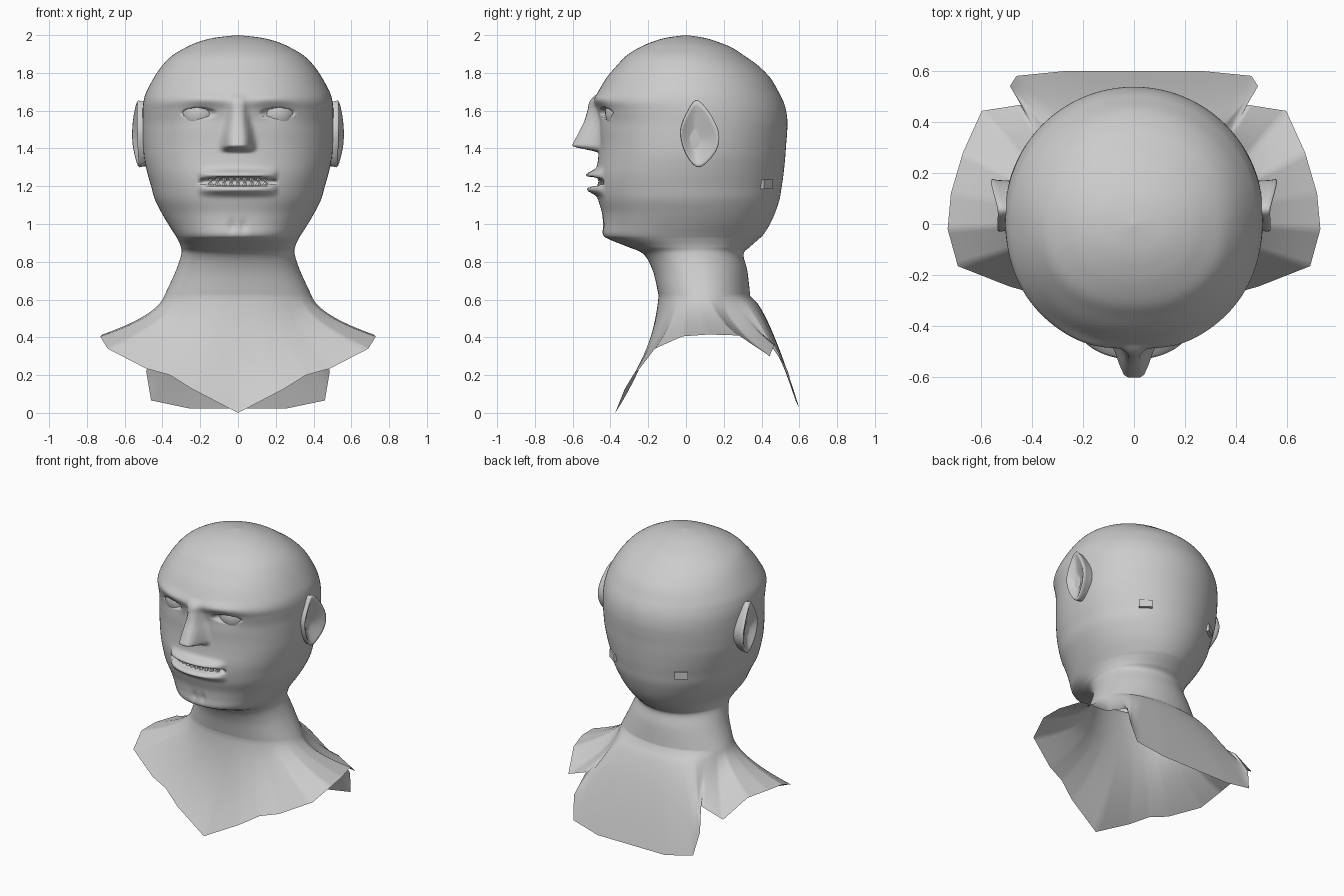
import bpy, bmesh, math
from mathutils import Vector

if "Cube" in bpy.data.objects:
    bpy.data.objects.remove(bpy.data.objects["Cube"])

N = 104          # columns per half head (8 per bust edge segment)
SUB = 8          # rings per profile row


def lerp(a, b, t):
    return a + (b - a) * t


def smooth(a, b, v):
    t = min(1, max(0, (v - a) / (b - a)))
    return t * t * (3 - 2 * t)


def gauss(v, c, s):
    return math.exp(-((v - c) / s) ** 2)


def catmull(p, i, t, closed=False):
    n = len(p)
    a, b, c, d = [p[k % n] if closed else p[min(n - 1, max(0, k))] for k in (i - 1, i, i + 1, i + 2)]
    return [0.5 * (2 * q + (r - o) * t + (2 * o - 5 * q + 4 * r - s) * t * t + (3 * q - o - 3 * r + s) * t ** 3)
            for o, q, r, s in zip(a, b, c, d)]


def loft(name, rings, cap=False):
    bm = bmesh.new()
    vs = [[bm.verts.new(p) for p in r] for r in rings]
    n = len(vs[0])
    for lo, hi in zip(vs, vs[1:]):
        for i in range(n):
            j = (i + 1) % n
            bm.faces.new((lo[i], lo[j], hi[j], hi[i]))
    if cap:
        bm.faces.new(vs[-1])
    bmesh.ops.remove_doubles(bm, verts=bm.verts, dist=1e-5)
    bmesh.ops.recalc_face_normals(bm, faces=bm.faces)
    me = bpy.data.meshes.new(name)
    bm.to_mesh(me)
    bm.free()
    for f in me.polygons:
        f.use_smooth = True
    ob = bpy.data.objects.new(name, me)
    bpy.context.collection.objects.link(ob)
    return ob


# Head profile: height, half width, front y, back y
PROFILE = [
    (.62, .39, -.145, .34), (.75, .33, -.175, .325), (.84, .30, -.225, .305),
    (.88, .303, -.31, .34), (.92, .32, -.41, .385), (.945, .335, -.44, .41),
    (1.0, .37, -.44, .445), (1.06, .405, -.445, .472), (1.13, .44, -.465, .495),
    (1.2, .46, -.475, .507), (1.27, .48, -.475, .517), (1.35, .497, -.465, .525),
    (1.42, .503, -.46, .53), (1.48, .505, -.46, .535), (1.54, .505, -.462, .537),
    (1.6, .505, -.475, .53), (1.65, .50, -.487, .515), (1.70, .485, -.465, .49),
    (1.775, .445, -.42, .445), (1.84, .40, -.365, .38), (1.89, .35, -.317, .31),
    (1.93, .285, -.255, .25), (1.96, .22, -.19, .18), (1.985, .13, -.11, .10), (2.0, 0, 0, 0)]

# Bust lower edge, centre front to centre back (right half)
EDGE = [(0, -.375, .0), (.24, -.325, .125), (.36, -.28, .20), (.487, -.245, .235), (.69, -.165, .34),
        (.73, -.02, .405), (.717, .12, .415), (.67, .28, .41), (.596, .443, .30), (.443, .467, .363),
        (.486, .54, .22), (.46, .58, .066), (.26, .6, .024), (0, .6, .024)]


def face(x, z):
    """Outward push of the facial features."""
    x = abs(x)
    d = 0
    # nose
    wn = lerp(.09, .05, smooth(1.42, 1.65, z))
    h = .142 * min(1, max(0, (1.69 - z) / .27)) * smooth(1.375, 1.415, z)
    d += h * (1 - smooth(.3 * wn, 1.15 * wn, x))
    # brows, sockets and eye openings
    d += .012 * gauss(x, .19, .12) * gauss(z, 1.665, .03)
    d -= .014 * gauss(x, .19, .10) * gauss(z, 1.59, .05)
    e = ((x - .208) / .085) ** 2 + ((z - 1.588) / .027) ** 2
    d -= .028 * (1 - smooth(.75, 1.1, e))
    # lips and mouth opening
    f = math.sqrt(max(0, 1 - (x / .205) ** 2))
    d += f * (.055 * gauss(z, 1.26, .024) + .052 * gauss(z, 1.183, .026))
    if f > 0:
        d -= .075 * smooth(0, .4, f) * (1 - smooth(.6, 1.1, abs(z - 1.224) / (.022 * f + .004)))
    # chin dimple
    d -= .012 * gauss(x, .03, .02) * gauss(z, .99, .035)
    return d


def ring(z, w, f, b):
    pts = []
    yc, r = (f + b) / 2, (b - f) / 2
    for i in range(2 * N):
        t = math.pi * i / N
        s, c = math.sin(t), math.cos(t)
        p = 2 / 2.2 if c > 0 else 1
        x = math.copysign(abs(s) ** p, s) * w
        y = yc - math.copysign(abs(c) ** p, c) * r
        if c > 0 and .9 < z < 1.75:
            y -= face(x, z)
        pts.append((x, y, z))
    return pts


# Head, neck and flared open bust as one skin
neck = ring(*PROFILE[0])
rings = []
for k in range(16, 0, -1):
    s = k / 16
    row = []
    for i, p in enumerate(neck):
        h = min(i, 2 * N - i) / N
        j = min(12, int(h * 13))
        e = [lerp(a, b, h * 13 - j) for a, b in zip(EDGE[j], EDGE[j + 1])]
        if i > N:
            e[0] = -e[0]
        r = lerp(.25 * s + .75 * s * s, s ** .7, smooth(.6, .85, h))
        row.append((lerp(p[0], e[0], r), lerp(p[1], e[1], r), lerp(p[2], e[2], s)))
    rings.append(row)
for i in range(len(PROFILE) - 1):
    for k in range(SUB):
        rings.append(ring(*catmull(PROFILE, i, k / SUB)))
rings.append(ring(*PROFILE[-1]))
loft("head_and_bust", rings)

# Ears: outline in (y, z), lofted from the skull to a rim and into the bowl
EAR = [(.06, 1.655), (.13, 1.58), (.175, 1.475), (.155, 1.38), (.07, 1.30), (0, 1.37), (-.03, 1.49), (.01, 1.60)]
outline = [catmull(EAR, i, k / 5, True) for i in range(8) for k in range(5)]


def ear_ring(side, scale, depth, base=None):
    out = []
    for y, z in outline:
        y2, z2 = lerp(.045, y, scale), lerp(1.44, z, scale)
        x = base or .533 + .14 * (y2 + .03) - .5 * (z2 - 1.5) ** 2 - depth
        out.append((side * x, y2, z2))
    return out


for side, label in ((1, "right"), (-1, "left")):
    loft("ear_" + label, [ear_ring(side, .93, 0, .44), ear_ring(side, .97, .025), ear_ring(side, 1, .006),
                          ear_ring(side, .96, 0), ear_ring(side, .86, .004), ear_ring(side, .74, .016),
                          ear_ring(side, .4, .03), ear_ring(side, .2, .045)], True)
    # Eyeball behind the lids
    bpy.ops.mesh.primitive_uv_sphere_add(segments=32, ring_count=20, radius=.11, location=(side * .203, -.318, 1.588))
    bpy.context.object.name = "eyeball_" + label
    bpy.ops.object.shade_smooth()
    # Small square patch at the back of the skull
    bpy.ops.mesh.primitive_cube_add(size=1, location=(side * .262, .428, 1.21),
                                    rotation=(0, 0, side * math.radians(55)))
    bpy.context.object.name = "patch_" + label
    bpy.context.object.scale = (.02, .085, .05)

# Uneven teeth inside the mouth
for i in range(-4, 5):
    x = i * .036
    for up in (1, -1):
        bpy.ops.mesh.primitive_cone_add(vertices=6, radius1=.017, radius2=.009, depth=.026,
                                        location=(x, -.455 + 1.3 * x * x, 1.224 + up * .014),
                                        rotation=(math.pi if up > 0 else 0, 0.12 * i, 0))
        bpy.context.object.name = "tooth"
